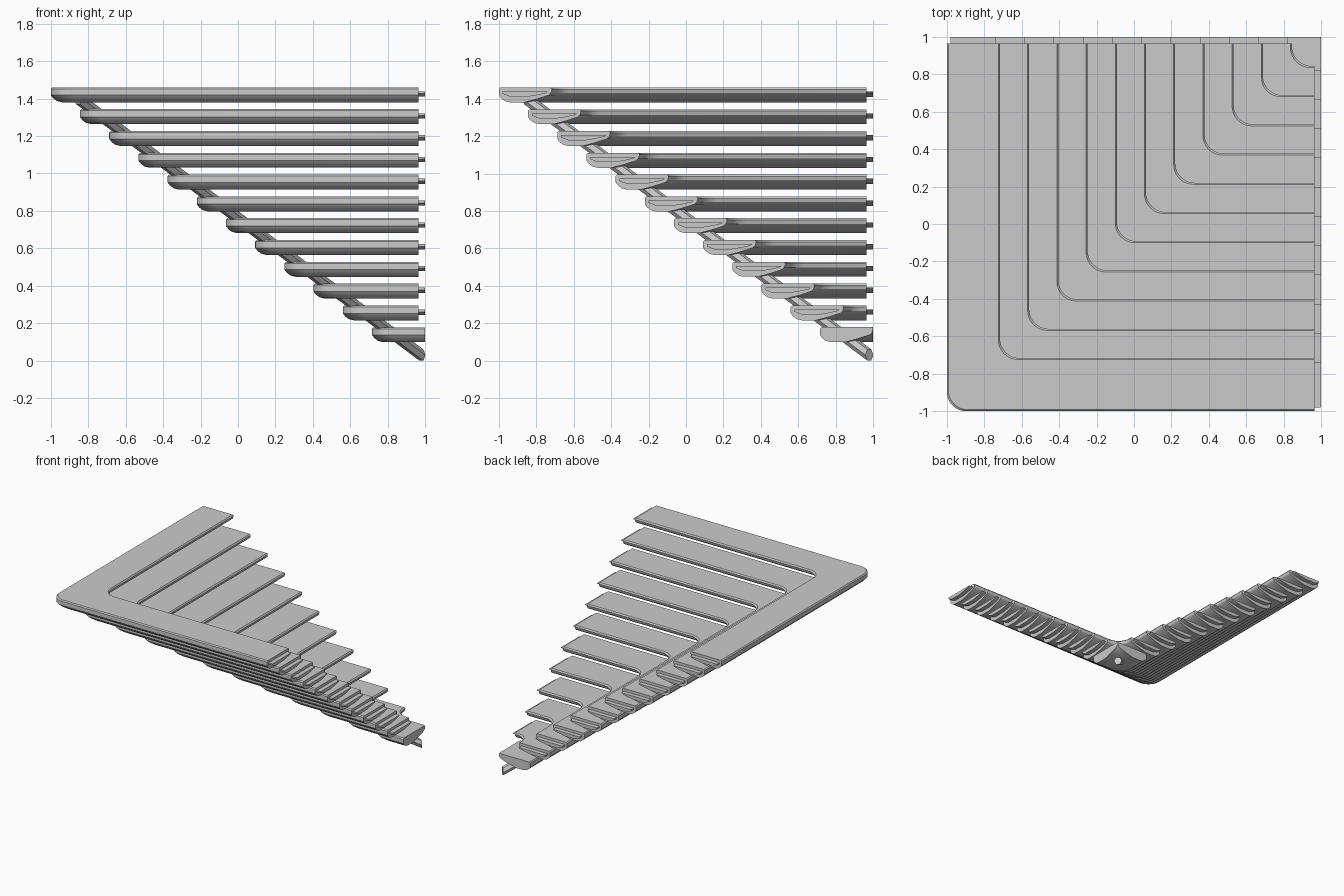
import bpy, bmesh, math
from mathutils import Vector

if "Cube" in bpy.data.objects:
    bpy.data.objects.remove(bpy.data.objects["Cube"])

COUNT = 12
RUN, RISE = 0.156, 0.1165      # step spacing across and up
ARM_END, TIP_END = 0.965, 1.0  # arm end face, tongue end face

# Tread cross-section: (distance in from outer edge, height below top)
TREAD = [(0.008, 0), (0, -0.008), (0, -0.042), (0.012, -0.058), (0.032, -0.073),
         (0.06, -0.08), (0.135, -0.08), (0.2, -0.063), (0.265, -0.042),
         (0.278, -0.03), (0.284, -0.01), (0.276, 0)]
# Smaller section of the joining tongue
TONGUE = [(0.02, -0.022), (0.262, -0.022), (0.25, -0.031), (0.2, -0.042),
          (0.15, -0.05), (0.06, -0.05), (0.02, -0.034)]


def loft(name, rings, smooth=True):
    """Skin a list of equal closed loops and cap both ends."""
    bm = bmesh.new()
    loops = [[bm.verts.new(p) for p in ring] for ring in rings]
    n = len(loops[0])
    for a, b in zip(loops, loops[1:]):
        for i in range(n):
            j = (i + 1) % n
            bm.faces.new((a[i], a[j], b[j], b[i]))
    bm.faces.new(loops[0])
    bm.faces.new(loops[-1])
    bmesh.ops.remove_doubles(bm, verts=bm.verts, dist=1e-5)
    bmesh.ops.recalc_face_normals(bm, faces=bm.faces)
    me = bpy.data.meshes.new(name)
    bm.to_mesh(me)
    bm.free()
    ob = bpy.data.objects.new(name, me)
    bpy.context.collection.objects.link(ob)
    if smooth:
        me.shade_smooth()
        me.set_sharp_from_angle(angle=math.radians(30))
    return ob


def corner_path(edge, end, radius=0.105, segs=10):
    """Plan points of an L with a rounded corner at (edge, edge)."""
    r = max(0.0, min(radius, end - edge))
    c = edge + r
    pts = [(end, edge)]
    for k in range(segs + 1):
        a = math.radians(270 - 90 * k / segs)
        pts.append((c + r * math.cos(a), c + r * math.sin(a)))
    return pts + [(edge, end)]


for i in range(COUNT):
    outer = -1 + RUN * i
    top = 1.46 - RISE * i
    lowest = i == COUNT - 1
    end = TIP_END if lowest else ARM_END

    # L-shaped tread, the lowest one closes into a corner block
    paths = [[(x, y, top + dz) for x, y in corner_path(min(outer + o, end), end)]
             for o, dz in TREAD]
    loft(f"tread_{i + 1}", list(zip(*paths)))

    # joining tongues at both arm ends
    if not lowest:
        sec = [(outer + o, top + dz) for o, dz in TONGUE]
        loft(f"right_tongue_{i + 1}", [[(x, s, z) for s, z in sec] for x in (ARM_END, TIP_END)])
        loft(f"back_tongue_{i + 1}", [[(s, y, z) for s, z in sec] for y in (ARM_END, TIP_END)])

# Diagonal stringer under the corners, six-sided section with a plumb-cut foot
slope = RISE / RUN
side = Vector((1, -1, 0)).normalized()
hexagon = [(-0.015, 0), (0.015, 0), (0.03, 0.03), (0.015, 0.06), (-0.015, 0.06), (-0.03, 0.03)]
rings = []
for d in (0.98, -0.855):
    base = Vector((d, d, slope * (0.98 - d)))
    rings.append([base + side * w + Vector((0, 0, h)) for w, h in hexagon])
loft("diagonal_stringer", rings, smooth=False)
